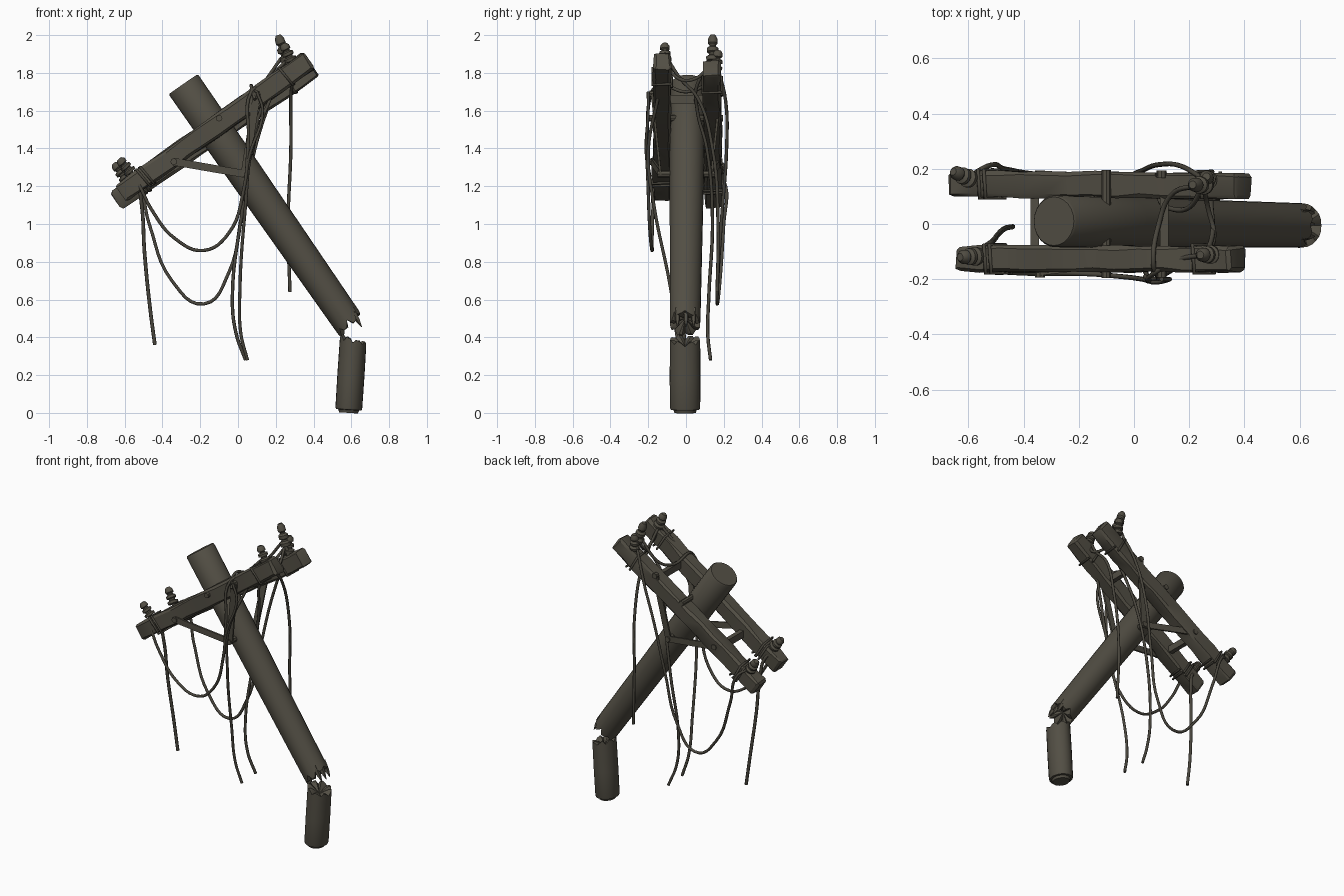
import bpy, bmesh, math, random
from mathutils import Vector, Matrix

random.seed(4)
cube = bpy.data.objects.get("Cube")
if cube:
    bpy.data.objects.remove(cube)


def material(name, rgb):
    m = bpy.data.materials.new(name)
    m.use_nodes = True
    m.diffuse_color = (*rgb, 1)
    m.node_tree.nodes["Principled BSDF"].inputs["Base Color"].default_value = (*rgb, 1)
    return m


WOOD = material("weathered wood", (0.085, 0.077, 0.058))
WIRE = material("dark cable", (0.066, 0.06, 0.046))


def finish(name, bm, mat, matrix, angle=40):
    bmesh.ops.recalc_face_normals(bm, faces=bm.faces)
    mesh = bpy.data.meshes.new(name)
    bm.to_mesh(mesh)
    bm.free()
    ob = bpy.data.objects.new(name, mesh)
    bpy.context.collection.objects.link(ob)
    ob.matrix_world = matrix
    mesh.materials.append(mat)
    bpy.ops.object.select_all(action='DESELECT')
    bpy.context.view_layer.objects.active = ob
    ob.select_set(True)
    bpy.ops.object.shade_smooth_by_angle(angle=math.radians(angle))
    return ob


def frame(a, b):
    """Matrix at a with local z running to b and local y near world y."""
    z = (Vector(b) - Vector(a)).normalized()
    side = Vector((1, 0, 0)) if abs(z.y) > 0.9 else Vector((0, 1, 0))
    x = side.cross(z).normalized()
    return Matrix.Translation(a) @ Matrix((x, z.cross(x), z)).transposed().to_4x4()


def lathe(bm, profile, sides, end_offset=None):
    """Stack rings of (radius, height); end_offset moves the last two rings."""
    rings = []
    offsets = [end_offset(math.tau * k / sides, k) if end_offset else 0 for k in range(sides)]
    for i, (r, h) in enumerate(profile):
        ring = []
        for k in range(sides):
            t = math.tau * k / sides
            dz = offsets[k] if i >= len(profile) - 2 else 0
            ring.append(bm.verts.new((r * math.cos(t), r * math.sin(t), h + dz)))
        rings.append(ring)
    for lo, hi in zip(rings, rings[1:]):
        for k in range(sides):
            n = (k + 1) % sides
            bm.faces.new((lo[k], lo[n], hi[n], hi[k]))
    bm.faces.new(rings[0])
    # Splintered ends sink to a hollow centre, others get a flat cap
    if end_offset:
        tip = bm.verts.new((0, 0, profile[-1][1] - 0.03))
        for k in range(sides):
            bm.faces.new((rings[-1][k], rings[-1][(k + 1) % sides], tip))
    else:
        bm.faces.new(rings[-1])


def turned(name, a, b, profile, sides=16, end_offset=None):
    length = (Vector(b) - Vector(a)).length
    bm = bmesh.new()
    lathe(bm, [(r, h * length) for r, h in profile], sides, end_offset)
    return finish(name, bm, WOOD, frame(a, b))


def beam(name, a, b, wide, high, cuts=0, rough=0.0, bevel=0.0):
    """Rectangular bar from a to b, optionally roughened like old timber."""
    length = (Vector(b) - Vector(a)).length
    bm = bmesh.new()
    bmesh.ops.create_cube(bm, size=1)
    bmesh.ops.scale(bm, vec=(high, wide, length), verts=bm.verts)
    bmesh.ops.translate(bm, vec=(0, 0, length / 2), verts=bm.verts)
    if bevel:
        bmesh.ops.bevel(bm, geom=bm.edges[:], offset=bevel, segments=1, affect='EDGES')
    for i in range(cuts):
        z = length * (i + 1) / (cuts + 1)
        bmesh.ops.bisect_plane(bm, geom=bm.verts[:] + bm.edges[:] + bm.faces[:],
                               plane_co=(0, 0, z), plane_no=(0, 0, 1))
    for v in bm.verts:
        v.co += Vector([random.uniform(-rough, rough) for _ in range(3)])
    return finish(name, bm, WOOD, frame(a, b), 30)


def cable(name, points, r=0.009, handle='AUTO'):
    cu = bpy.data.curves.new(name, 'CURVE')
    cu.dimensions = '3D'
    cu.bevel_depth, cu.bevel_resolution, cu.resolution_u = r, 2, 6
    cu.use_fill_caps = True
    sp = cu.splines.new('BEZIER')
    sp.bezier_points.add(len(points) - 1)
    for p, co in zip(sp.bezier_points, points):
        p.co = co
        p.handle_left_type = p.handle_right_type = handle
    cu.materials.append(WIRE)
    ob = bpy.data.objects.new(name, cu)
    bpy.context.collection.objects.link(ob)
    bpy.ops.object.select_all(action='DESELECT')
    bpy.context.view_layer.objects.active = ob
    ob.select_set(True)
    bpy.ops.object.convert(target='MESH')


def splinter(depth, lean):
    """Jagged break: uneven teeth plus a slope across the section."""
    def offset(t, k):
        return random.uniform(0.2, 1) * depth * (1 if k % 3 else -1) + lean * math.cos(t)
    return offset


# Leaning broken pole and its stump, still joined on the low side
turned("leaning_pole", (-0.29, 0.01, 1.74), (0.605, -0.005, 0.45),
       [(0.088, 0), (0.094, 0.005), (0.092, 0.3), (0.087, 0.6), (0.083, 0.85),
        (0.081, 0.98), (0.06, 0.98)], 24, splinter(0.022, 0.018))
stump = turned("stump", (0.585, -0.005, 0.0), (0.61, -0.005, 0.39),
               [(0.05, 0), (0.055, 0.04), (0.068, 0.045), (0.071, 0.07), (0.072, 0.5),
                (0.071, 0.98), (0.055, 0.98)], 24, splinter(0.015, -0.014))
stump.scale.y = 1.13
# Splinters on the high side of the break
for y in (-0.045, 0.0, 0.04):
    turned("pole_splinter", (0.6, y, 0.55), (0.655, y, 0.455),
           [(0.018, 0), (0.014, 0.6), (0.002, 1)], 5)

# Paired crossarms
ARMS = {"front": ((-0.617, -0.127, 1.162), (0.377, -0.127, 1.868)),
        "back": ((-0.645, 0.145, 1.125), (0.4, 0.138, 1.825))}
for side, (a, b) in ARMS.items():
    s = -1 if side == "front" else 1
    beam(side + "_crossarm", a, b, 0.094, 0.107, 11, 0.005, 0.012)
    # V braces bolted to the outer face
    foot = (0.035, s * 0.135, 1.265)
    for end in ((-0.34, s * 0.18, 1.33), (0.1, s * 0.18, 1.69)):
        beam(side + "_brace", foot, end, 0.012, 0.04)
        turned(side + "_brace_bolt", (end[0], end[1] - 0.014, end[2]),
               (end[0], end[1] + 0.014, end[2]), [(0.018, 0), (0.018, 1)], 8)
    turned(side + "_brace_pin", (0.035, 0, 1.265), (0.035, s * 0.15, 1.265),
           [(0.018, 0), (0.018, 1)], 8)
    turned(side + "_through_bolt", (-0.1, 0, 1.56), (-0.1, s * 0.195, 1.56),
           [(0.017, 0), (0.017, 1)], 8)

# Spacer bars joining the arms
for x, z in ((-0.36, 1.325), (0.11, 1.66)):
    beam("spacer", (x, -0.1, z), (x, 0.12, z), 0.03, 0.045)

# Ribbed insulators on pins
RIBS = [(0.013, 0), (0.013, 0.3), (0.033, 0.32), (0.035, 0.42), (0.02, 0.47),
        (0.02, 0.52), (0.031, 0.55), (0.031, 0.65), (0.018, 0.7), (0.018, 0.74),
        (0.026, 0.78), (0.025, 0.9), (0.014, 1)]
for base, top in (((-0.54, -0.115, 1.24), (-0.63, -0.12, 1.345)),
                  ((-0.565, 0.15, 1.2), (-0.655, 0.19, 1.32)),
                  ((0.3, -0.11, 1.82), (0.24, -0.112, 1.955)),
                  ((0.28, 0.14, 1.8), (0.212, 0.142, 2.0)),
                  ((0.27, 0.15, 1.77), (0.262, 0.172, 1.92))):
    turned("insulator", base, top, RIBS, 14)

# Cable loops wrapped tightly round the arm ends
for side, (a, b) in ARMS.items():
    m = frame(a, b)
    for t in (0.1, 0.12, 0.86):
        d = (Vector(b) - Vector(a)).length * t
        loop = [(x * 0.057, y * 0.051) for x, y in ((1, 1), (-1, 1), (-1, -1), (1, -1), (1, 1))]
        cable(side + "_cable_wrap",
              [m @ Vector((x, y, d + 0.008 * i)) for i, (x, y) in enumerate(loop)], 0.007, 'VECTOR')

# Sagging spans between the arm ends
cable("front_span", [(-0.57, -0.13, 1.28), (-0.52, -0.17, 1.2), (-0.46, -0.175, 1.08),
                     (-0.33, -0.18, 0.92), (-0.18, -0.18, 0.86), (-0.05, -0.19, 0.95),
                     (0.03, -0.2, 1.18), (0.055, -0.205, 1.45), (0.07, -0.18, 1.7),
                     (0.13, -0.14, 1.74), (0.26, -0.11, 1.87)])
cable("back_span", [(-0.6, 0.17, 1.25), (-0.53, 0.21, 1.2), (-0.47, 0.2, 1.0),
                    (-0.35, 0.18, 0.7), (-0.18, 0.165, 0.577), (-0.05, 0.17, 0.74),
                    (0.02, 0.19, 1.05), (0.09, 0.215, 1.4), (0.17, 0.21, 1.65),
                    (0.25, 0.165, 1.84)])
# Loose hanging ends
cable("left_loose_end", [(-0.57, -0.1, 1.25), (-0.53, -0.075, 1.2), (-0.51, -0.06, 1.1),
                         (-0.495, -0.04, 0.85), (-0.465, -0.015, 0.55), (-0.44, -0.01, 0.36)], 0.01)
cable("right_loose_end", [(0.27, -0.09, 1.86), (0.285, -0.03, 1.77), (0.28, 0.06, 1.67),
                          (0.28, 0.14, 1.4), (0.265, 0.17, 1.0), (0.275, 0.165, 0.64)])
cable("back_loose_end", [(0.25, 0.14, 1.85), (0.2, 0.06, 1.74), (0.12, 0.06, 1.6),
                         (0.08, 0.11, 1.4), (0.02, 0.14, 1.05), (-0.03, 0.12, 0.6),
                         (-0.01, 0.115, 0.42), (0.04, 0.13, 0.28)])
cable("front_loose_end", [(0.27, -0.11, 1.87), (0.17, -0.15, 1.66), (0.07, -0.2, 1.38),
                          (0.04, -0.17, 1.1), (0.01, -0.08, 0.65), (0.015, -0.05, 0.42),
                          (0.05, -0.03, 0.28)])
# Slack jumpers crossing between the arms
cable("jumper_left", [(0.09, -0.2, 1.66), (0.07, -0.14, 1.73), (0.09, 0, 1.7),
                      (0.13, 0.1, 1.74), (0.23, 0.14, 1.88)])
cable("jumper_right", [(0.26, -0.11, 1.87), (0.29, -0.04, 1.77), (0.27, 0.05, 1.77),
                       (0.25, 0.14, 1.86)])
cable("jumper_drop", [(0.1, -0.2, 1.7), (0.13, -0.2, 1.6), (0.06, -0.21, 1.36),
                      (0.04, -0.19, 1.25)], 0.008)
